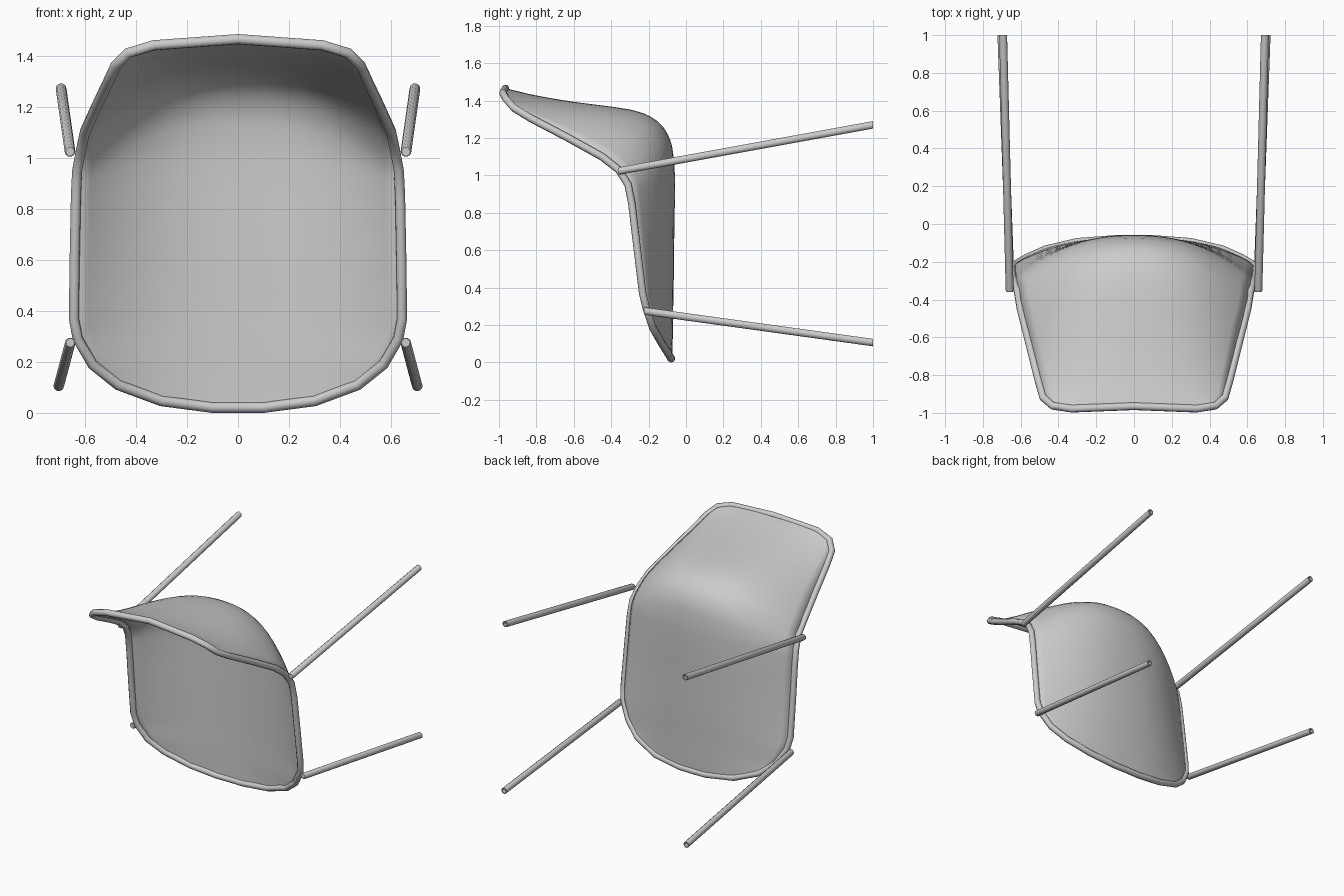
import bpy, bmesh, math
from mathutils import Vector

if "Cube" in bpy.data.objects:
    bpy.data.objects.remove(bpy.data.objects["Cube"])

# Half of the rim, from front centre round to the top of the back
RIM = [(0, -.078, .021), (.1, -.08, .021), (.3, -.095, .047), (.47, -.135, .11),
       (.57, -.18, .19), (.628, -.213, .29), (.643, -.232, .37), (.64, -.26, .6),
       (.635, -.29, .85), (.63, -.31, .95), (.615, -.36, 1.03), (.60, -.45, 1.10),
       (.555, -.63, 1.2), (.505, -.83, 1.305), (.48, -.92, 1.36), (.43, -.963, 1.41),
       (.33, -.978, 1.44), (0, -.965, 1.464)]
# Centre line (y, z) paired with each rim point
MID = [(-.078, .021), (-.078, .026), (-.077, .055), (-.076, .11), (-.075, .2), (-.073, .31),
       (-.071, .4), (-.068, .65), (-.064, .95), (-.07, 1.08), (-.09, 1.19), (-.155, 1.285),
       (-.29, 1.345), (-.6, 1.388), (-.8, 1.422), (-.9, 1.445), (-.945, 1.456), (-.965, 1.464)]
TUBE = .021


def finish(name, bm, angle=40):
    mesh = bpy.data.meshes.new(name)
    bmesh.ops.recalc_face_normals(bm, faces=bm.faces)
    bm.to_mesh(mesh)
    bm.free()
    ob = bpy.data.objects.new(name, mesh)
    bpy.context.collection.objects.link(ob)
    smooth(ob, angle)
    return ob


def smooth(ob, angle):
    bpy.ops.object.select_all(action='DESELECT')
    ob.select_set(True)
    bpy.context.view_layer.objects.active = ob
    bpy.ops.object.shade_smooth_by_angle(angle=math.radians(angle))


def resample(pts, n):
    """Catmull-Rom subdivision with n steps per span."""
    p = [Vector(q) for q in pts]
    p = [2 * p[0] - p[1]] + p + [2 * p[-1] - p[-2]]
    out = []
    for a, b, c, d in zip(p, p[1:], p[2:], p[3:]):
        for k in range(n):
            t = k / n
            out.append(.5 * (2 * b + (c - a) * t + (2 * a - 5 * b + 4 * c - d) * t**2
                             + (3 * b - a - 3 * c + d) * t**3))
    return out + [p[-2]]


# Shell: bowed cross rows between the two sides of the rim
COLS = 24
bm = bmesh.new()
rows = []
for r, m in zip(resample(RIM, 3), resample([(0, *q) for q in MID], 3)):
    row = []
    for i in range(COLS + 1):
        u = 2 * i / COLS - 1
        w = abs(u) ** 2.3
        row.append(bm.verts.new((u * r.x, m.y + (r.y - m.y) * w, m.z + (r.z - m.z) * w)))
    rows.append(row)
for a, b in zip(rows, rows[1:]):
    for i in range(COLS):
        bm.faces.new((a[i], a[i + 1], b[i + 1], b[i]))
bmesh.ops.remove_doubles(bm, verts=bm.verts, dist=.0005)
shell = finish("seat_shell", bm, 60)
sol = shell.modifiers.new("thickness", 'SOLIDIFY')
sol.thickness, sol.offset = .01, 0

# Rim: round tube along the shell edge
cu = bpy.data.curves.new("rim", 'CURVE')
cu.dimensions = '3D'
cu.bevel_depth, cu.bevel_resolution = TUBE, 2
loop = RIM + [(-x, y, z) for x, y, z in RIM[-2:0:-1]]
sp = cu.splines.new('POLY')
sp.points.add(len(loop) - 1)
for pt, co in zip(sp.points, loop):
    pt.co = (*co, 1)
sp.use_cyclic_u = True
rim = bpy.data.objects.new("seat_rim", cu)
bpy.context.collection.objects.link(rim)
rim.select_set(True)
bpy.context.view_layer.objects.active = rim
bpy.ops.object.select_all(action='DESELECT')
rim.select_set(True)
bpy.ops.object.convert(target='MESH')
smooth(rim, 50)


# Legs: tubes with a hollow foot
def leg(name, start, end, sides=10):
    a, b = Vector(start), Vector(end)
    bm = bmesh.new()
    rings = []
    for t, r in ((0, .8), (.006, 1), (1, 1), (1, .65), (.96, .65)):
        c = a.lerp(b, t)
        rings.append([bm.verts.new(c + Vector((math.cos(k * math.tau / sides), 0,
                      math.sin(k * math.tau / sides))) * TUBE * r) for k in range(sides)])
    for p, q in zip(rings, rings[1:]):
        for k in range(sides):
            j = (k + 1) % sides
            bm.faces.new((p[k], p[j], q[j], q[k]))
    bm.faces.new(rings[0])
    bm.faces.new(rings[-1])
    finish(name, bm)


for side, s in (("left", -1), ("right", 1)):
    leg("back_leg_" + side, (s * .658, -.36, 1.023), (s * .693, 1, 1.27))
    leg("front_leg_" + side, (s * .657, -.225, .275), (s * .702, 1, .106))
